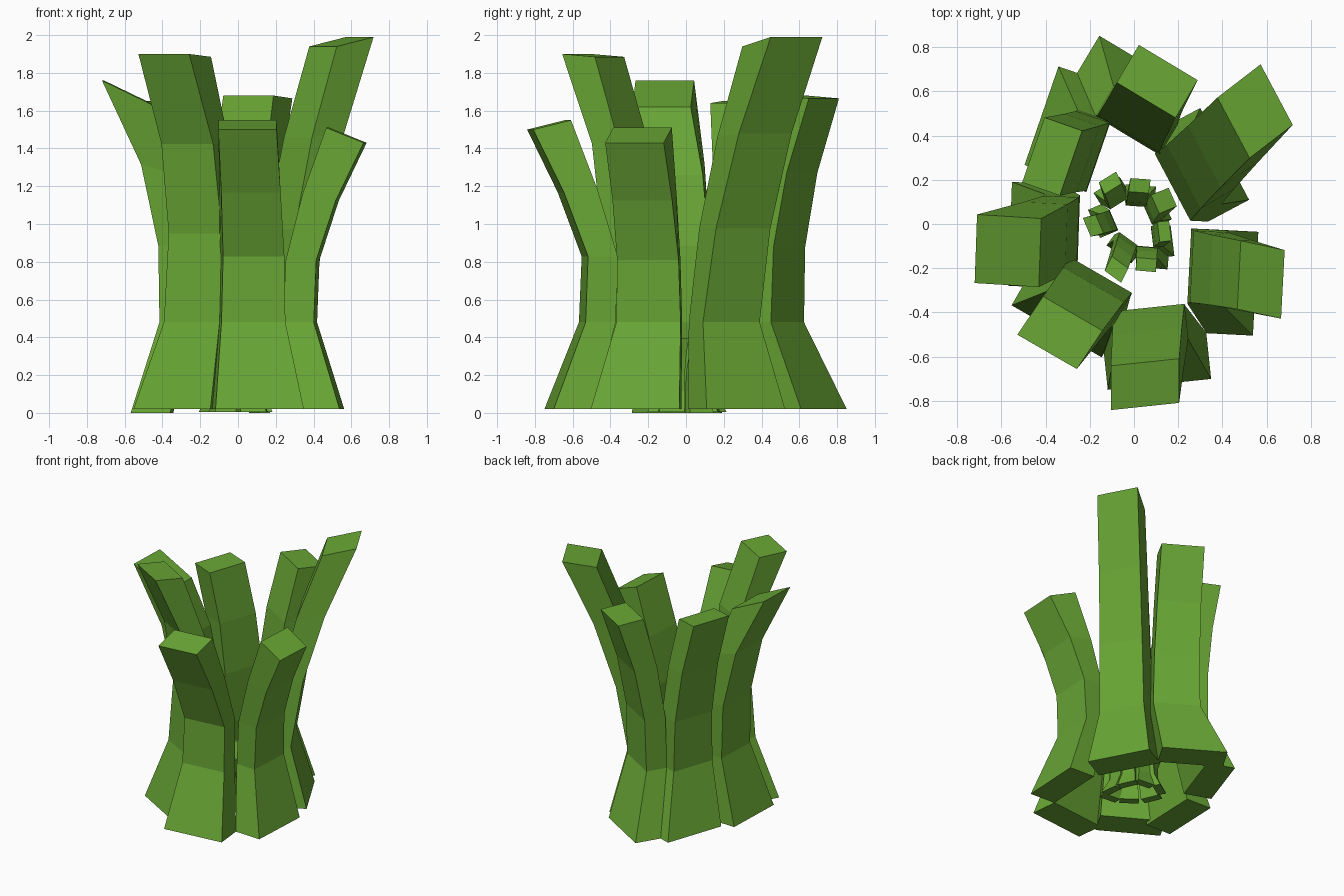
import bpy, bmesh
from math import radians, cos, sin
from mathutils import Vector, Matrix

if "Cube" in bpy.data.objects:
    bpy.data.objects.remove(bpy.data.objects["Cube"])

mat = bpy.data.materials.new("leaf_green")
mat.diffuse_color = (0.14, 0.38, 0.035, 1)
mat.use_nodes = True
mat.node_tree.nodes["Principled BSDF"].inputs["Base Color"].default_value = mat.diffuse_color

# facing angle, waist (inner mid), base (outer mid), top outer mid, top inner mid,
# top z outer / inner, base z, bend fractions of the two middle rings
STALKS = [
    (28, (.175, .165), (.41, .317), (.645, .585), (.45, .435), 1.99, 1.94, .02, (.18, .52)),
    (-3, (.25, -.19), (.55, -.27), (.673, -.273), (.475, -.23), 1.43, 1.51, .02, (.05, .44)),
    (-84, (.065, -.39), (.115, -.725), (.05, -.825), (.05, -.625), 1.50, 1.55, .02, (-.05, .41)),
    (-120, (-.165, -.25), (-.35, -.485), (-.393, -.578), (-.277, -.405), 1.90, 1.885, .02, (-.13, .16)),
    (178, (-.25, -.04), (-.56, -.045), (-.715, -.112), (-.425, -.13), 1.76, 1.62, 0, (.02, .32)),
    (161, (-.16, .305), (-.418, .49), (-.455, .335), (-.285, .275), 1.65, 1.64, .02, (.03, .38)),
    (59, (-.03, .40), (.045, .73), (.155, .73), (.055, .56), 1.665, 1.68, .02, (.05, .4)),
]
WAIST_Z, WAIST_DEPTH, BASE_DEPTH = .48, .16, .21
HALF_WIDTHS = (.235, .17, .163, .158, .155)


def stalk(name, angle, waist, base, top_out, top_in, z_out, z_in, z_base, bend, xf):
    a = radians(angle)
    n, t = Vector((cos(a), sin(a))), Vector((-sin(a), cos(a)))
    w, b, to, ti = map(Vector, (waist, base, top_out, top_in))
    wo = w + n * WAIST_DEPTH
    # rings as (outer mid, outer z, inner mid, inner z)
    rings = [(b, z_base, b - n * BASE_DEPTH, z_base), (wo, WAIST_Z, w, WAIST_Z)]
    zm = (z_out + z_in) / 2
    for k, f in enumerate((bend[0], bend[1], 1), 1):
        z = WAIST_Z + (zm - WAIST_Z) * k / 3
        tilt = (z_out - z_in) / 2 * (0, .4, 1)[k - 1]
        rings.append((wo.lerp(to, f), z + tilt, w.lerp(ti, f), z - tilt))

    bm = bmesh.new()
    loops = []
    for (o, zo, i, zi), h in zip(rings, HALF_WIDTHS):
        pts = ((o - t * h, zo), (o + t * h, zo), (i + t * h, zi), (i - t * h, zi))
        loops.append([bm.verts.new((p.x, p.y, z)) for p, z in pts])
    for lo, hi in zip(loops, loops[1:]):
        for k in range(4):
            j = (k + 1) % 4
            bm.faces.new((lo[k], lo[j], hi[j], hi[k]))
    bm.faces.new(loops[0][::-1])
    bm.faces.new(loops[-1])
    bm.transform(xf)
    bmesh.ops.recalc_face_normals(bm, faces=bm.faces)
    me = bpy.data.meshes.new(name)
    bm.to_mesh(me)
    bm.free()
    me.materials.append(mat)
    bpy.context.collection.objects.link(bpy.data.objects.new(name, me))


# outer clump, and a small turned copy of it inside
inner = Matrix.Rotation(radians(-154), 4, 'Z') @ Matrix.Diagonal((.295, .295, .24, 1))
for i, s in enumerate(STALKS, 1):
    stalk(f"outer_stalk_{i}", *s, Matrix.Identity(4))
    stalk(f"inner_stalk_{i}", *s, inner)
